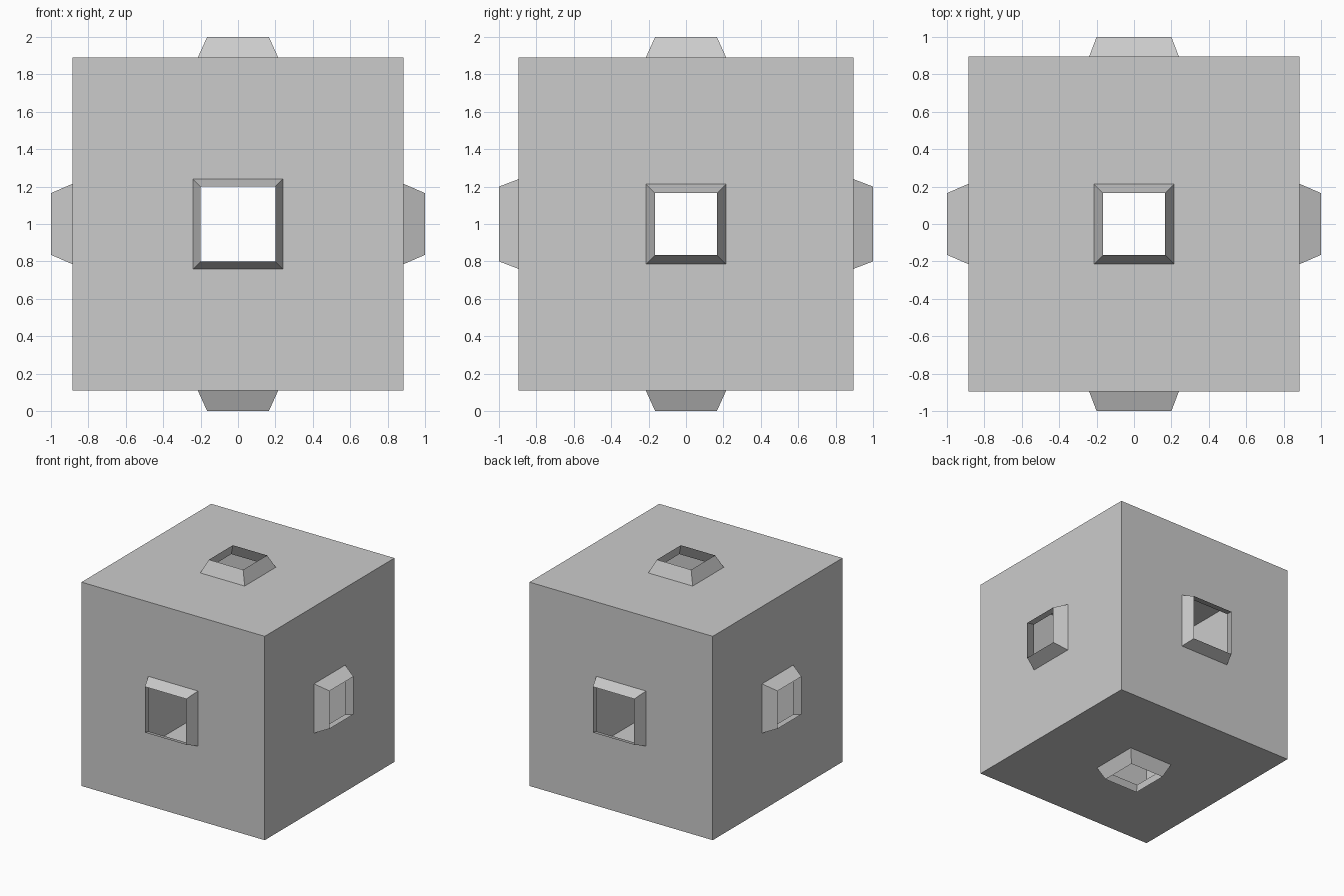
import bpy, bmesh
from mathutils import Vector

if "Cube" in bpy.data.objects:
    bpy.data.objects.remove(bpy.data.objects["Cube"])

HALF = (0.885, 0.895, 0.89)      # half sizes of the hollow box
BASE = (0.215, 0.24, 0.215)      # half width of each collar at the box, per axis
TIP = (0.165, 0.20, 0.165)       # half width of each collar opening, per axis


def place(face, axis, half, depth):
    """Turn a face into a centred square at the given depth along its axis."""
    for v in face.verts:
        s = [1 if c > 0 else -1 for c in v.co]
        v.co = Vector([s[i] * (depth if i == axis else half) for i in range(3)])


# Hollow thin-walled box
bm = bmesh.new()
bmesh.ops.create_cube(bm, size=2)
bmesh.ops.scale(bm, vec=HALF, verts=bm.verts)
bm.normal_update()

# One open tapered collar in the middle of each side
for face in list(bm.faces):
    axis = max(range(3), key=lambda i: abs(face.normal[i]))
    bmesh.ops.inset_individual(bm, faces=[face], thickness=0.5)
    place(face, axis, BASE[axis], HALF[axis])
    tip = bmesh.ops.extrude_discrete_faces(bm, faces=[face])["faces"][0]
    place(tip, axis, TIP[axis], 1.0)
    bmesh.ops.delete(bm, geom=[tip], context="FACES_ONLY")

bmesh.ops.translate(bm, vec=(0, 0, 1), verts=bm.verts)
bm.normal_update()
mesh = bpy.data.meshes.new("junction_box")
bm.to_mesh(mesh)
bm.free()
bpy.context.collection.objects.link(bpy.data.objects.new("junction_box", mesh))
